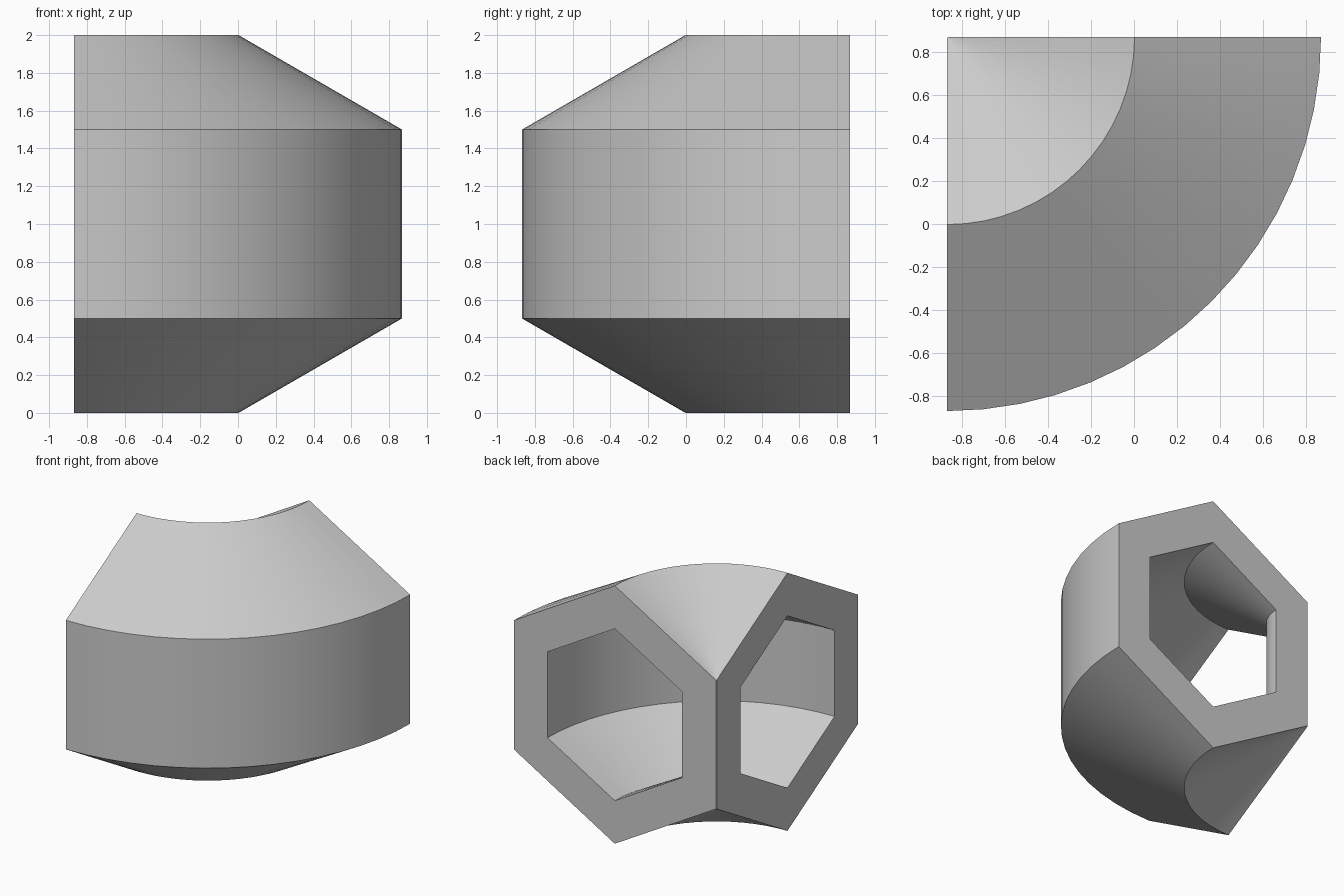
import bpy, bmesh
from math import sin, cos, pi, sqrt, radians

if "Cube" in bpy.data.objects:
    bpy.data.objects.remove(bpy.data.objects["Cube"])

SEGMENTS = 16                 # steps along the quarter turn
INNER_R = 0.005               # tiny radius at the inside of the bend
MID_R = INNER_R + sqrt(3) / 2 # radius of the tube centre line
HALF = (INNER_R + sqrt(3)) / 2


def hexagon(size):
    """Pointy-top hexagon as (radius, height) pairs."""
    return [(MID_R + size * sin(i * pi / 3), 1 + size * cos(i * pi / 3)) for i in range(6)]


def sweep(bm, profile):
    """Rings of vertices around the vertical bend axis."""
    rings = []
    for s in range(SEGMENTS + 1):
        a = -pi / 2 + s / SEGMENTS * pi / 2
        rings.append([bm.verts.new((-HALF + r * cos(a), HALF + r * sin(a), z)) for r, z in profile])
    for a, b in zip(rings, rings[1:]):
        for i in range(6):
            j = (i + 1) % 6
            bm.faces.new((a[i], a[j], b[j], b[i]))
    return rings


bm = bmesh.new()
# outer wall and hollow bore
outer = sweep(bm, hexagon(1))
inner = sweep(bm, hexagon(2 / 3))
# flat hexagonal rims at both open ends
for end in (0, -1):
    o, n = outer[end], inner[end]
    for i in range(6):
        j = (i + 1) % 6
        bm.faces.new((o[i], o[j], n[j], n[i]))
bmesh.ops.recalc_face_normals(bm, faces=bm.faces)

mesh = bpy.data.meshes.new("hex_tube_bend")
bm.to_mesh(mesh)
bm.free()
tube = bpy.data.objects.new("hex_tube_bend", mesh)
bpy.context.collection.objects.link(tube)
bpy.context.view_layer.objects.active = tube
tube.select_set(True)
bpy.ops.object.shade_smooth_by_angle(angle=radians(30))
